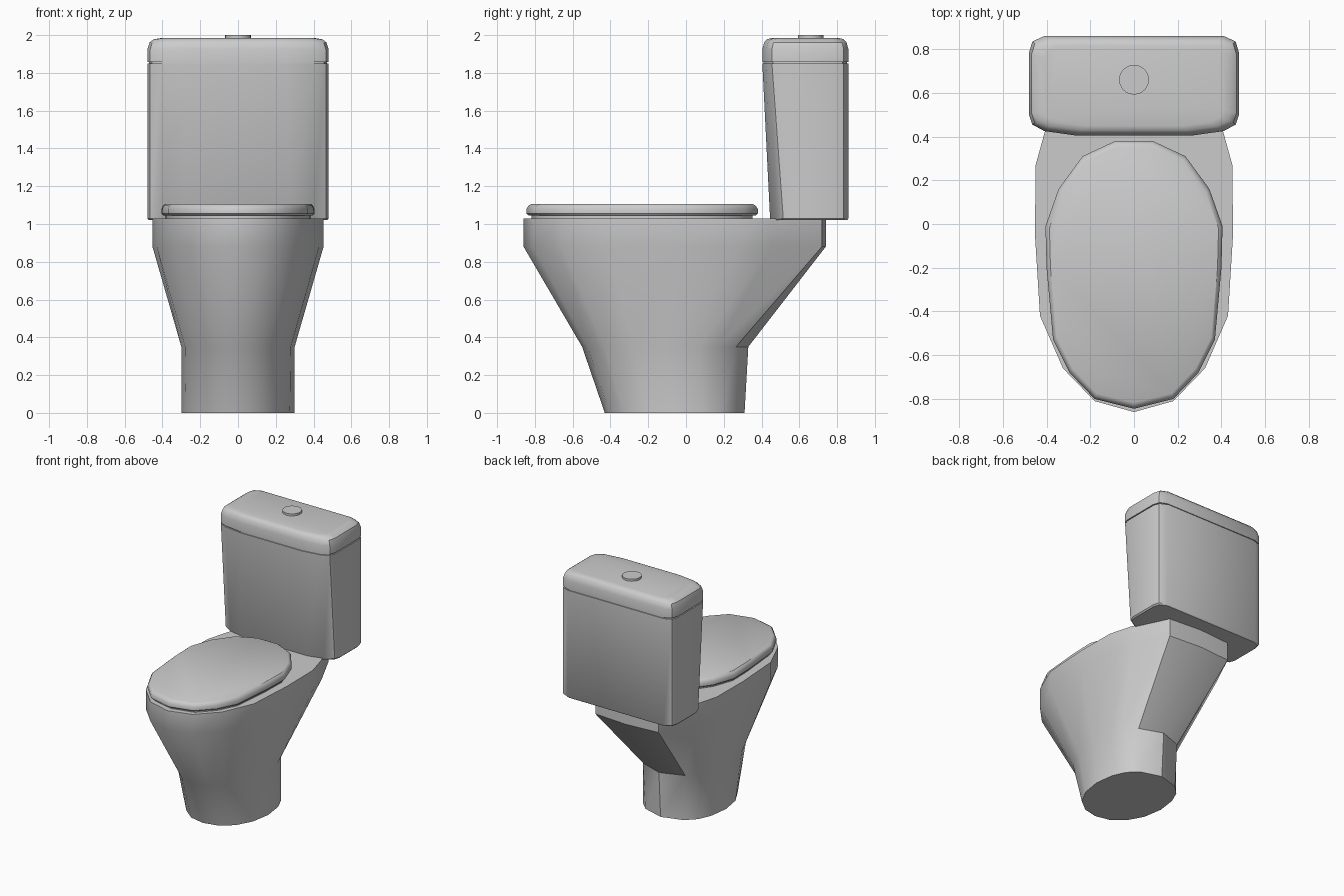
import bpy, bmesh, math

if "Cube" in bpy.data.objects:
    bpy.data.objects.remove(bpy.data.objects["Cube"])


def mirror_ring(half):
    """Close a right-hand half outline (front to back) across x = 0."""
    left = [(-x, y) for x, y in reversed(half) if x > 1e-5]
    return half + left


def scaled(ring, cy, sx, sy):
    return [(x * sx, cy + (y - cy) * sy) for x, y in ring]


def loft(name, layers, angle=35):
    """Skin a stack of (z, ring) layers and cap both ends."""
    bm = bmesh.new()
    rings = [[bm.verts.new((x, y, z)) for x, y in ring] for z, ring in layers]
    for a, b in zip(rings, rings[1:]):
        n = len(a)
        for i in range(n):
            j = (i + 1) % n
            bm.faces.new((a[i], a[j], b[j], b[i]))
    bm.faces.new(rings[0][::-1])
    bm.faces.new(rings[-1])
    bmesh.ops.recalc_face_normals(bm, faces=bm.faces)
    mesh = bpy.data.meshes.new(name)
    bm.to_mesh(mesh)
    bm.free()
    obj = bpy.data.objects.new(name, mesh)
    bpy.context.collection.objects.link(obj)
    bpy.ops.object.select_all(action='DESELECT')
    obj.select_set(True)
    bpy.context.view_layer.objects.active = obj
    bpy.ops.object.shade_smooth_by_angle(angle=math.radians(angle))
    return obj


# Pedestal and bowl: foot, waist and flared rim with a flat back panel
foot = mirror_ring([(0, -.43), (.115, -.405), (.21, -.33), (.275, -.21), (.30, -.06),
                    (.28, .09), (.235, .19), (.165, .26), (0, .31)])
waist = mirror_ring([(0, -.55), (.115, -.52), (.21, -.43), (.28, -.28), (.30, -.10),
                     (.29, .07), (.25, .17), (.18, .265), (0, .33)])
rim = mirror_ring([(0, -.86), (.18, -.81), (.325, -.66), (.43, -.42), (.453, -.05),
                   (.45, .27), (.40, .45), (.27, .72), (0, .74)])
loft("bowl", [(0, foot), (.35, waist), (.88, rim), (1.03, rim)])

# Seat and closed cover share one oval outline
oval = mirror_ring([(0, -.845), (.18, -.80), (.295, -.68), (.37, -.53), (.40, -.20),
                    (.405, -.01), (.345, .16), (.235, .31), (.085, .38)])
oval_cy = -.23


def oval_layer(z, s):
    return z, scaled(oval, oval_cy, s, s)


loft("seat", [oval_layer(1.025, .955), oval_layer(1.047, .955)])
loft("seat_cover", [oval_layer(1.045, .98), oval_layer(1.055, 1), oval_layer(1.08, 1),
                    oval_layer(1.098, .98), oval_layer(1.106, .955)])

# Cistern: bowed front leaning forward towards the top
back = [(.48, .785), (.465, .835), (.41, .86)]
tank_low = mirror_ring([(.28, .445), (.40, .475), (.465, .515), (.48, .56)] + back)
tank_high = mirror_ring([(.26, .404), (.41, .425), (.465, .455), (.48, .50)] + back)
tank_cy = .63


def tank_layer(z, ring, sx=1, sy=1):
    return z, scaled(ring, tank_cy, sx, sy)


loft("cistern", [tank_layer(1.02, tank_low, .98, .97), tank_layer(1.03, tank_low),
                 tank_layer(1.85, tank_high)])
loft("cistern_gap", [tank_layer(1.845, tank_high, .98, .97),
                     tank_layer(1.865, tank_high, .98, .97)])

# Cistern lid with rounded top edge
loft("cistern_lid", [tank_layer(1.858, tank_high), tank_layer(1.925, tank_high),
                     tank_layer(1.962, tank_high, .975, .955),
                     tank_layer(1.978, tank_high, .93, .89),
                     tank_layer(1.984, tank_high, .85, .80)])

# Flush button
circle = [(.068 * math.cos(i * math.tau / 24), .66 + .068 * math.sin(i * math.tau / 24))
          for i in range(24)]
loft("flush_button", [(1.975, circle), (2.0, circle)])
